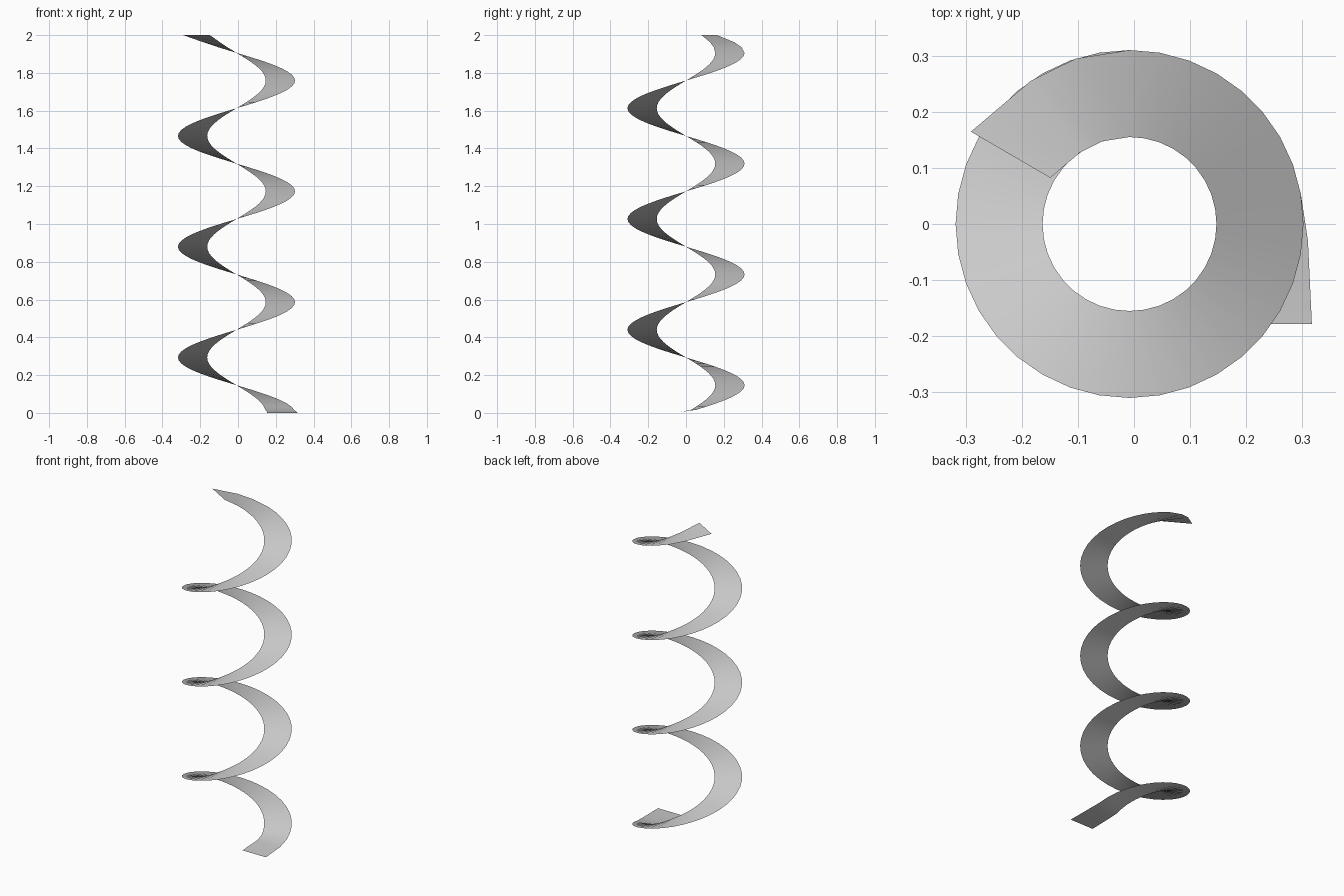
import bpy, bmesh
from math import radians, cos, sin

if "Cube" in bpy.data.objects:
    bpy.data.objects.remove(bpy.data.objects["Cube"])

CX = -0.008            # helix axis
R_IN, R_OUT = 0.155, 0.31
PITCH = 0.5865


def helix_row(deg, k=1.0, z=None):
    """Inner and outer points of the ribbon at a given angle."""
    a = radians(deg)
    h = PITCH * deg / 360 if z is None else z
    return [(CX + r * k * cos(a), r * k * sin(a), h) for r in (R_IN, R_OUT)]


# Straight run-in at the bottom
rows = [
    [(0.155, -0.178, 0.0), (0.317, -0.178, 0.0)],
    [(0.153, -0.03, 0.005), (0.31, -0.03, 0.005)],
]
# Regular coils, ten degrees per step
rows += [helix_row(d) for d in range(10, 3 * 360 + 100, 10)]
# Coarser, slightly flared top end
rows += [helix_row(1080 + 108), helix_row(1080 + 124.5),
         helix_row(1080 + 149.8, 1.055, 2.0)]

# Skin the rows into a single-sheet ribbon
bm = bmesh.new()
verts = [[bm.verts.new(p) for p in row] for row in rows]
for a, b in zip(verts, verts[1:]):
    bm.faces.new((a[0], a[1], b[1], b[0])).smooth = True
mesh = bpy.data.meshes.new("spiral_ribbon")
bm.to_mesh(mesh)
bm.free()
ribbon = bpy.data.objects.new("spiral_ribbon", mesh)
bpy.context.collection.objects.link(ribbon)
